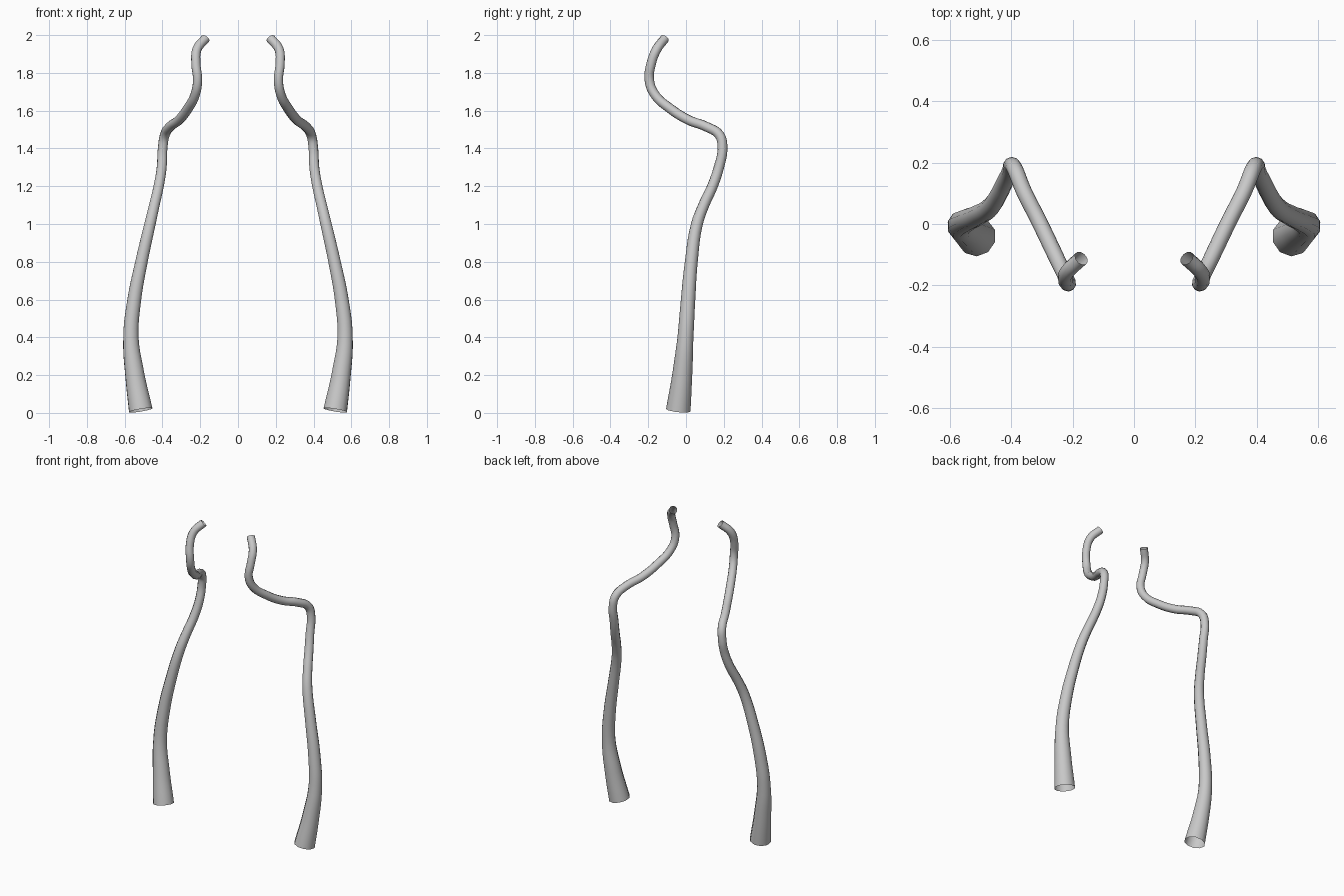
import bpy

if "Cube" in bpy.data.objects:
    bpy.data.objects.remove(bpy.data.objects["Cube"])

grey = bpy.data.materials.new("plain_grey")
grey.diffuse_color = (0.58, 0.58, 0.58, 1)
grey.use_nodes = True
grey.node_tree.nodes["Principled BSDF"].inputs["Base Color"].default_value = grey.diffuse_color

# centre line of one strand: x, y, z, radius
PATH = [
    (.515, -.041, .014, .065), (.546, -.02, .20, .053), (.567, -.003, .40, .042),
    (.549, .011, .60, .038), (.511, .028, .80, .034), (.466, .058, 1.0, .031),
    (.443, .094, 1.1, .029), (.42, .14, 1.2, .028), (.404, .174, 1.3, .027),
    (.399, .193, 1.40, .026), (.388, .178, 1.47, .026), (.36, .108, 1.515, .026),
    (.313, .015, 1.55, .026), (.265, -.085, 1.612, .026), (.227, -.165, 1.685, .025),
    (.214, -.194, 1.76, .025), (.223, -.184, 1.85, .025), (.217, -.155, 1.925, .025),
    (.172, -.112, 1.982, .025),
]


def strand(name, side):
    """Open tapered ten-sided tube swept along the centre line."""
    cu = bpy.data.curves.new(name, 'CURVE')
    cu.dimensions = '3D'
    cu.bevel_depth = 1.0
    cu.bevel_resolution = 3
    cu.resolution_u = 5
    cu.use_fill_caps = False
    sp = cu.splines.new('BEZIER')
    sp.bezier_points.add(len(PATH) - 1)
    for p, (x, y, z, r) in zip(sp.bezier_points, PATH):
        p.co = (side * x, y, z)
        p.radius = r
        p.handle_left_type = p.handle_right_type = 'AUTO'
    cu.materials.append(grey)
    ob = bpy.data.objects.new(name, cu)
    bpy.context.collection.objects.link(ob)
    bpy.ops.object.select_all(action='DESELECT')
    ob.select_set(True)
    bpy.context.view_layer.objects.active = ob
    bpy.ops.object.convert(target='MESH')
    bpy.ops.object.shade_smooth()


# mirrored pair
strand("right_strand", 1)
strand("left_strand", -1)
